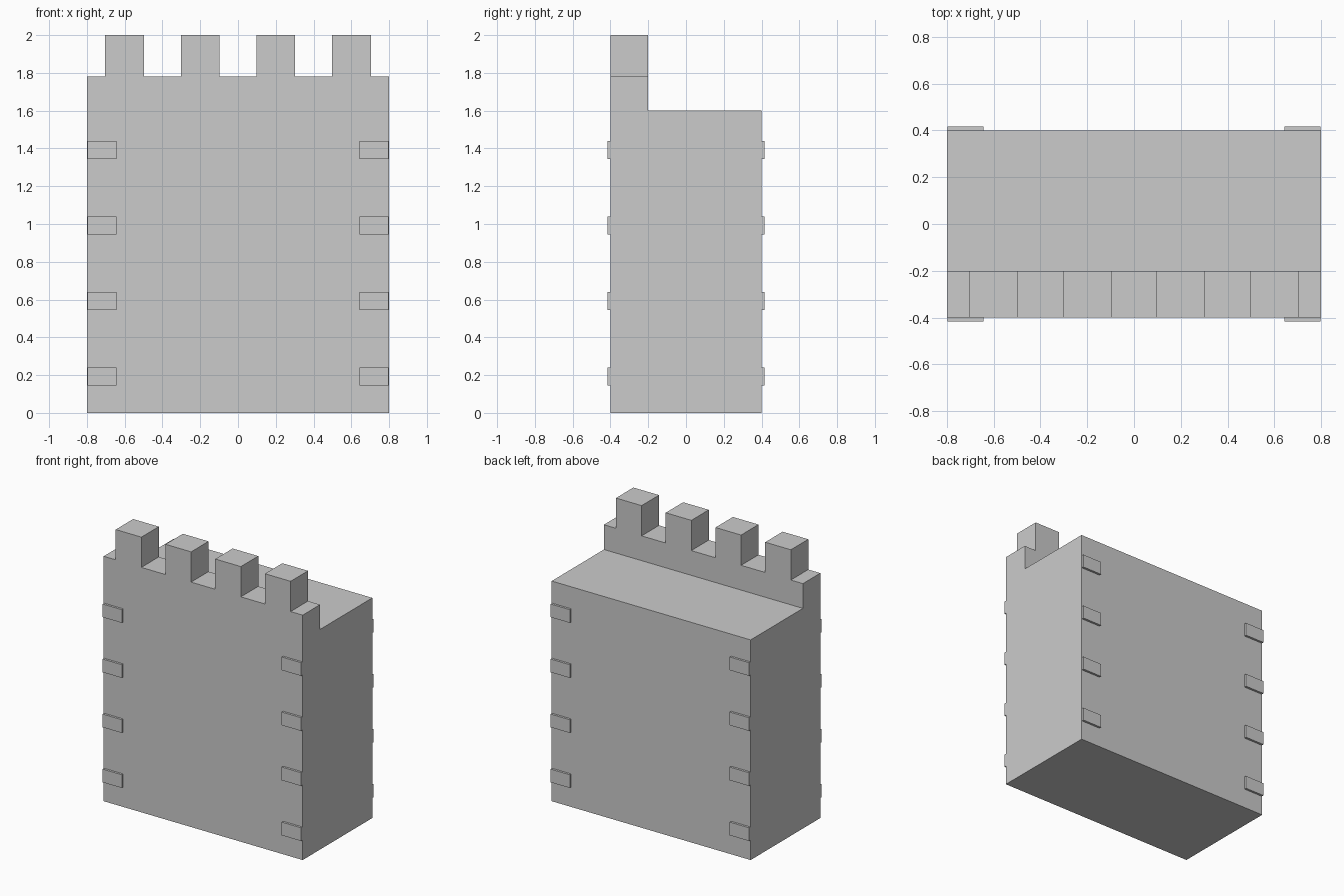
import bpy, bmesh

if "Cube" in bpy.data.objects:
    bpy.data.objects.remove(bpy.data.objects["Cube"])


def add_object(name, bm):
    bmesh.ops.recalc_face_normals(bm, faces=bm.faces)
    mesh = bpy.data.meshes.new(name)
    bm.to_mesh(mesh)
    bm.free()
    obj = bpy.data.objects.new(name, mesh)
    bpy.context.collection.objects.link(obj)
    return obj


def box(name, lo, hi):
    bm = bmesh.new()
    bmesh.ops.create_cube(bm, size=1)
    for v in bm.verts:
        v.co = [lo[i] if v.co[i] < 0 else hi[i] for i in range(3)]
    return add_object(name, bm)


# Main wall block
box("wall_block", (-0.8, -0.4, 0), (0.8, 0.4, 1.6))

# Crenellated parapet: front profile extruded backwards
profile = [(-0.8, 1.6), (-0.8, 1.78)]
for x in (-0.6, -0.2, 0.2, 0.6):
    profile += [(x - 0.103, 1.78), (x - 0.103, 2.0), (x + 0.103, 2.0), (x + 0.103, 1.78)]
profile += [(0.8, 1.78), (0.8, 1.6)]
bm = bmesh.new()
face = bm.faces.new([bm.verts.new((x, -0.4, z)) for x, z in profile])
ext = bmesh.ops.extrude_face_region(bm, geom=[face], use_keep_orig=True)
moved = [g for g in ext["geom"] if isinstance(g, bmesh.types.BMVert)]
bmesh.ops.translate(bm, verts=moved, vec=(0, 0.2, 0))
add_object("parapet", bm)

# Raised corner stones, front and back, four per corner
for side, sx in (("left", -1), ("right", 1)):
    for end, sy in (("front", -1), ("back", 1)):
        for i in range(4):
            z = 0.192 + 0.4 * i
            xs = sorted((sx * 0.643, sx * 0.798))
            ys = sorted((sy * 0.39, sy * 0.416))
            box(f"corner_stone_{end}_{side}_{i + 1}",
                (xs[0], ys[0], z - 0.048), (xs[1], ys[1], z + 0.048))
